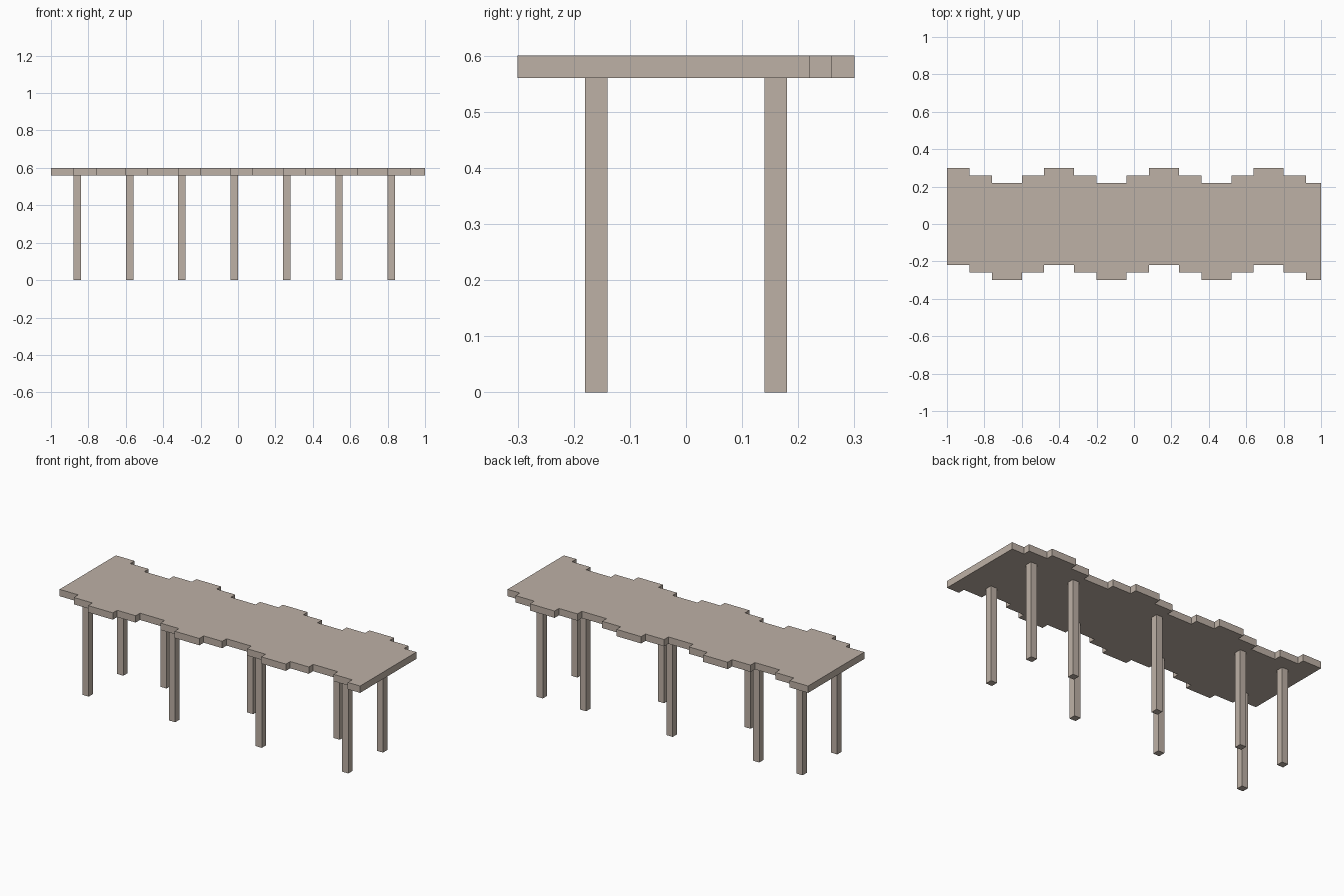
import bpy
import bmesh
from mathutils import Vector

cube = bpy.data.objects.get("Cube")
if cube:
    bpy.data.objects.remove(cube, do_unlink=True)

U = 0.04            # width of one plank, the module for every part
TOP = 15 * U        # height of the walking surface
UNDER = 14 * U      # height of the deck underside

wood = bpy.data.materials.new("weathered_wood")
wood.use_nodes = True
colour = (0.515, 0.440, 0.381, 1.0)
wood.diffuse_color = colour
bsdf = wood.node_tree.nodes["Principled BSDF"]
bsdf.inputs["Base Color"].default_value = colour
bsdf.inputs["Roughness"].default_value = 0.9


def finish(bm, name):
    """Turn a bmesh into a named wooden object."""
    bmesh.ops.recalc_face_normals(bm, faces=bm.faces[:])
    mesh = bpy.data.meshes.new(name)
    bm.to_mesh(mesh)
    bm.free()
    mesh.materials.append(wood)
    obj = bpy.data.objects.new(name, mesh)
    bpy.context.collection.objects.link(obj)
    return obj


# Deck: runs of planks (count, sideways shift), giving a staggered outline
counts = [3, 3, 4, 3, 4, 3, 4, 3, 4, 3, 4, 3, 4, 3, 2]
shifts = [1, 0, -1, 0]
half_width = 6.5 * U
back, front = [], []
x = -25 * U
for i, count in enumerate(counts):
    shift = shifts[i % 4] * U
    for px in (x, x + count * U):
        back.append((px, shift + half_width))
        front.append((px, shift - half_width))
    x += count * U

bm = bmesh.new()
outline = front + back[::-1]
face = bm.faces.new([bm.verts.new((px, py, UNDER)) for px, py in outline])
extruded = bmesh.ops.extrude_face_region(bm, geom=[face], use_keep_orig=True)
top_verts = [g for g in extruded["geom"] if isinstance(g, bmesh.types.BMVert)]
bmesh.ops.translate(bm, verts=top_verts, vec=Vector((0, 0, TOP - UNDER)))
finish(bm, "deck")


# Posts: square, in two rows placed out of step with each other
def post(name, px, py):
    bm = bmesh.new()
    bmesh.ops.create_cube(bm, size=1)
    bmesh.ops.scale(bm, verts=bm.verts[:], vec=(U, U, UNDER))
    obj = finish(bm, name)
    obj.location = (px, py, UNDER / 2)


rows = {
    "front_post": (-0.16, (-0.86, -0.30, 0.26, 0.82)),
    "back_post": (0.16, (-0.86, -0.58, -0.02, 0.54, 0.82)),
}
for name, (py, xs) in rows.items():
    for n, px in enumerate(xs, 1):
        post(f"{name}_{n}", px, py)
